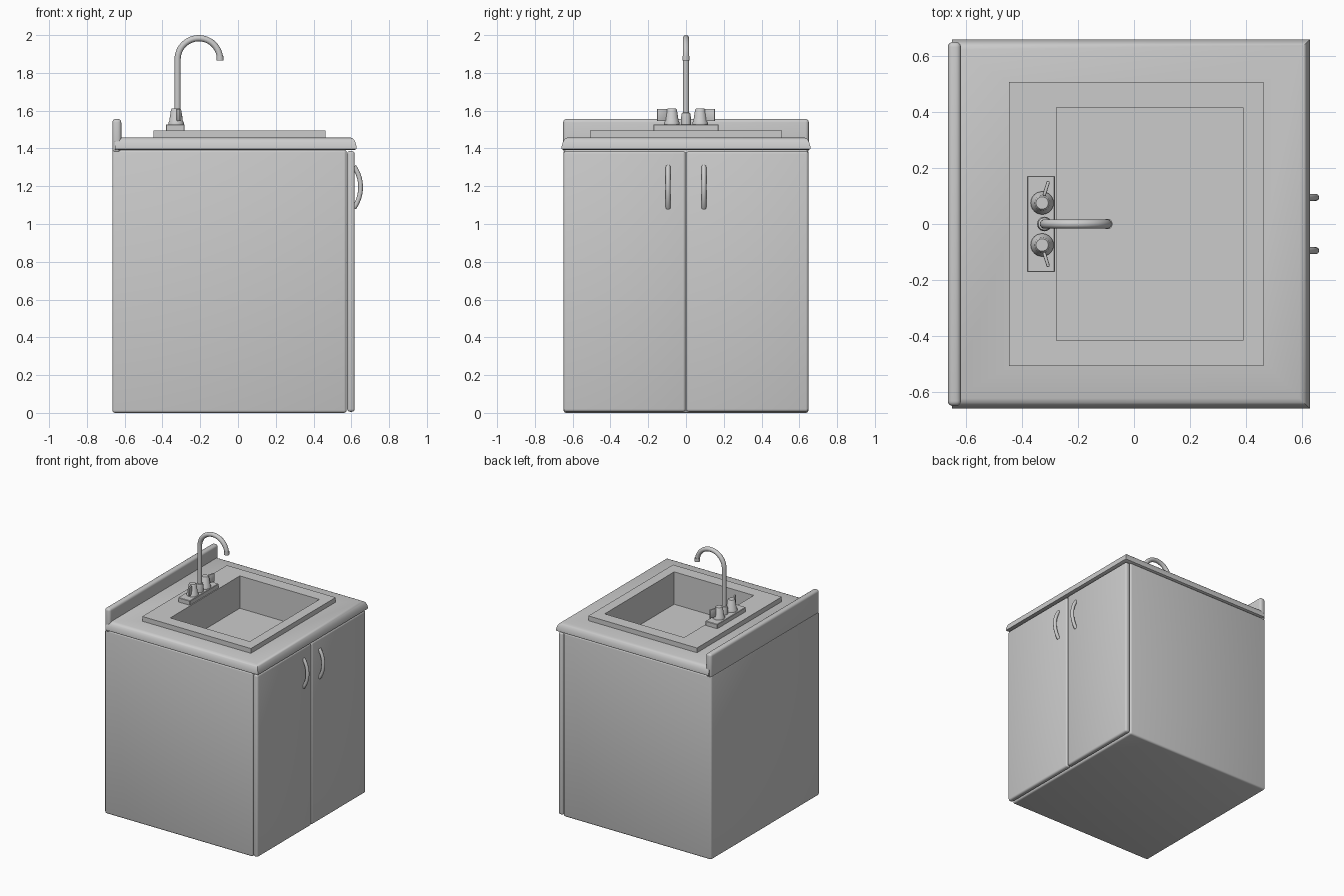
import bpy, bmesh, math
from mathutils import Matrix, Vector

if "Cube" in bpy.data.objects:
    bpy.data.objects.remove(bpy.data.objects["Cube"])


def finish(name, bm, angle=35):
    bmesh.ops.recalc_face_normals(bm, faces=bm.faces)
    me = bpy.data.meshes.new(name)
    bm.to_mesh(me)
    bm.free()
    ob = bpy.data.objects.new(name, me)
    bpy.context.collection.objects.link(ob)
    smooth(ob, angle)
    return ob


def smooth(ob, angle=35):
    bpy.ops.object.select_all(action='DESELECT')
    bpy.context.view_layer.objects.active = ob
    ob.select_set(True)
    bpy.ops.object.shade_smooth_by_angle(angle=math.radians(angle))


def box(name, lo, hi, bevel=0.0, segs=3, rot=0.0):
    lo, hi = Vector(lo), Vector(hi)
    bm = bmesh.new()
    m = (Matrix.Translation((lo + hi) / 2) @ Matrix.Rotation(rot, 4, 'Z')
         @ Matrix.Diagonal((hi - lo).to_4d()))
    m[3][3] = 1
    bmesh.ops.create_cube(bm, size=1, matrix=m)
    if bevel:
        bmesh.ops.bevel(bm, geom=bm.edges[:], offset=bevel, segments=segs,
                        profile=0.5, affect='EDGES')
    return finish(name, bm)


def loft(name, rings, cap_start=True, cap_end=True):
    """Skin a list of rings of points."""
    bm = bmesh.new()
    rows = [[bm.verts.new(p) for p in r] for r in rings]
    n = len(rows[0])
    for a, b in zip(rows, rows[1:]):
        for i in range(n):
            bm.faces.new((a[i], a[(i + 1) % n], b[(i + 1) % n], b[i]))
    if cap_start:
        bm.faces.new(rows[0][::-1])
    if cap_end:
        bm.faces.new(rows[-1])
    return finish(name, bm)


def rect(x0, x1, y, z):
    return [(x0, -y, z), (x1, -y, z), (x1, y, z), (x0, y, z)]


def turned(name, x, y, profile, n=24):
    """Round part from (radius, z) pairs."""
    return loft(name, [[(x + r * math.cos(t * math.tau / n),
                         y + r * math.sin(t * math.tau / n), z)
                        for t in range(n)] for r, z in profile])


def tube(name, path, r, n=16):
    """Round tube along a path lying in a plane of constant y."""
    pts = [Vector(p) for p in path]
    rings = []
    for i, p in enumerate(pts):
        d = (pts[min(i + 1, len(pts) - 1)] - pts[max(i - 1, 0)]).normalized()
        side = Vector((0, 1, 0))
        up = d.cross(side)
        rings.append([p + r * (math.cos(a) * side + math.sin(a) * up)
                      for a in (k * math.tau / n for k in range(n))])
    return loft(name, rings)


def cut(target, cutter):
    mod = target.modifiers.new("opening", 'BOOLEAN')
    mod.object = cutter
    mod.operation = 'DIFFERENCE'
    mod.solver = 'EXACT'
    bpy.context.view_layer.objects.active = target
    bpy.ops.object.modifier_apply(modifier=mod.name)
    smooth(target)


# Cabinet body, countertop with sloped rounded edge, backsplash
body = box("cabinet_body", (-0.665, -0.648, 0), (0.575, 0.648, 1.393), 0.014)
edge = [(1.392, -0.012), (1.397, 0), (1.408, 0), (1.43, -0.006),
        (1.446, -0.013), (1.454, -0.022), (1.459, -0.036)]
top = loft("countertop", [rect(-0.65, 0.628 + o, 0.659 + o, z) for z, o in edge])
box("backsplash", (-0.665, -0.65, 1.375), (-0.618, 0.65, 1.556), 0.018, 4)

# Opening for the basin
cutter = box("basin_cutter", (-0.285, -0.425, 1.24), (0.40, 0.425, 1.7))
cutter.hide_render = True
cut(body, cutter)
cut(top, cutter)
bpy.data.objects.remove(cutter)

# Sink: raised rim, straight walls and floor
loft("sink", [rect(-0.447, 0.463, 0.507, 1.455), rect(-0.447, 0.463, 0.507, 1.495),
              rect(-0.276, 0.39, 0.416, 1.495), rect(-0.276, 0.39, 0.416, 1.25)],
     cap_start=False)

# Faucet plate, collar, gooseneck spout and nozzle
box("faucet_plate", (-0.382, -0.172, 1.49), (-0.283, 0.172, 1.528), 0.003, 1)
turned("spout_collar", -0.32, 0, [(0.026, 1.525), (0.026, 1.565), (0.022, 1.587), (0.016, 1.59)])
cx, cz, R = -0.2075, 1.871, 0.1125
path = [(-0.32, 0, 1.53)] + [(cx - R * math.cos(a), 0, cz + R * math.sin(a))
                             for a in (math.pi * i / 24 for i in range(25))]
tube("spout", path, 0.0165)
turned("spout_nozzle", cx + R, 0, [(0.0185, 1.865), (0.0185, 1.89)])

for s, side in ((-1, "left"), (1, "right")):
    # Tap knob with its lever blade
    turned(f"{side}_knob", -0.328, s * 0.075,
           [(0.041, 1.525), (0.041, 1.537), (0.036, 1.545), (0.027, 1.605),
            (0.022, 1.612), (0.016, 1.612)])
    box(f"{side}_lever", (-0.3195, s * 0.127 - 0.027, 1.545),
        (-0.3075, s * 0.127 + 0.027, 1.61), 0.004, 2, rot=-s * 0.3)
    # Door and bowed handle
    box(f"{side}_door", (0.578, min(s * 0.002, s * 0.648), 0.006),
        (0.618, max(s * 0.002, s * 0.648), 1.386), 0.014)
    hr = 0.19
    arc = [(0.649 - hr + hr * math.cos(a), s * 0.095, 1.195 + hr * math.sin(a))
           for a in (-0.62 + 1.24 * i / 16 for i in range(17))]
    tube(f"{side}_handle", arc, 0.0125)
